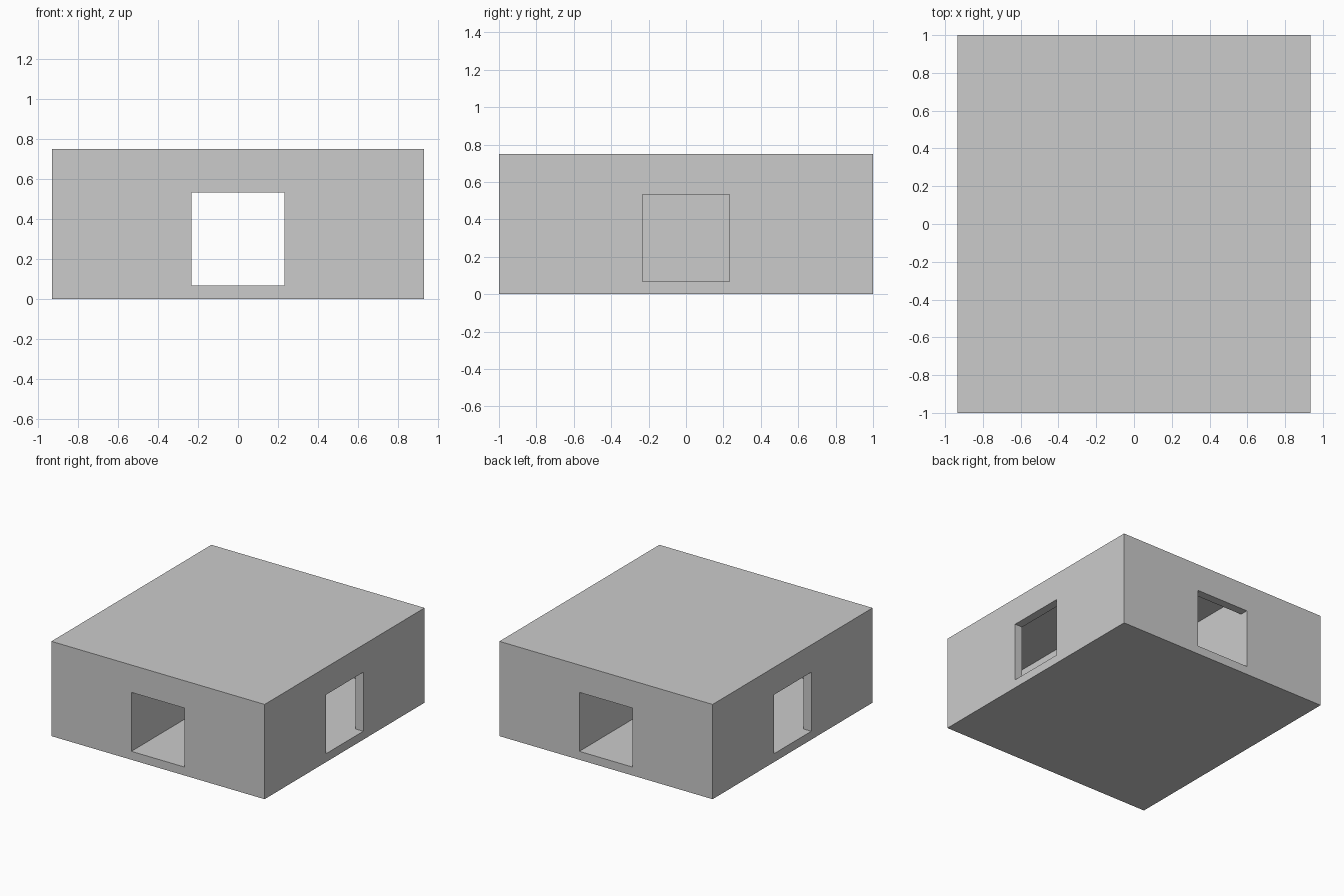
import bpy

if "Cube" in bpy.data.objects:
    bpy.data.objects.remove(bpy.data.objects["Cube"])

W = 1 / 15            # wall thickness
HX, HY, H = 14 / 15, 1.0, 0.75
OPEN = 3.5 / 15       # half width of openings and corridor
SILL, HEAD = W, W + 2 * OPEN


def box(name, lo, hi):
    bpy.ops.mesh.primitive_cube_add(size=1, location=[(a + b) / 2 for a, b in zip(lo, hi)])
    ob = bpy.context.object
    ob.name = name
    ob.scale = [b - a for a, b in zip(lo, hi)]
    bpy.ops.object.transform_apply(location=True, rotation=True, scale=True)
    return ob


# Solid block that becomes the hollow house
house = box("house_shell", (-HX, -HY, 0), (HX, HY, H))


def cut(name, lo, hi):
    cutter = box(name, lo, hi)
    cutter.hide_render = True
    cutter.display_type = 'WIRE'
    mod = house.modifiers.new(name, 'BOOLEAN')
    mod.operation = 'DIFFERENCE'
    mod.solver = 'EXACT'
    mod.object = cutter


# Central corridor and its end doorways
cut("corridor_space", (-OPEN, -HY + W, W), (OPEN, HY - W, H - W))
cut("doorway_space", (-OPEN, -HY - 0.1, SILL), (OPEN, HY + 0.1, HEAD))

# Side rooms behind the partition walls, each with one window
for side, s in (("left", -1), ("right", 1)):
    x0, x1 = sorted((s * (OPEN + W), s * (HX - W)))
    cut(side + "_room_space", (x0, -HY + W, W), (x1, HY - W, H - W))
    x0, x1 = sorted((s * (HX - W - 0.1), s * (HX + 0.1)))
    cut(side + "_window_space", (x0, -OPEN, SILL), (x1, OPEN, HEAD))

# Apply the cuts and clear away the cutters
bpy.ops.object.select_all(action='DESELECT')
bpy.context.view_layer.objects.active = house
house.select_set(True)
for mod in list(house.modifiers):
    cutter = mod.object
    bpy.ops.object.modifier_apply(modifier=mod.name)
    bpy.data.objects.remove(cutter)
